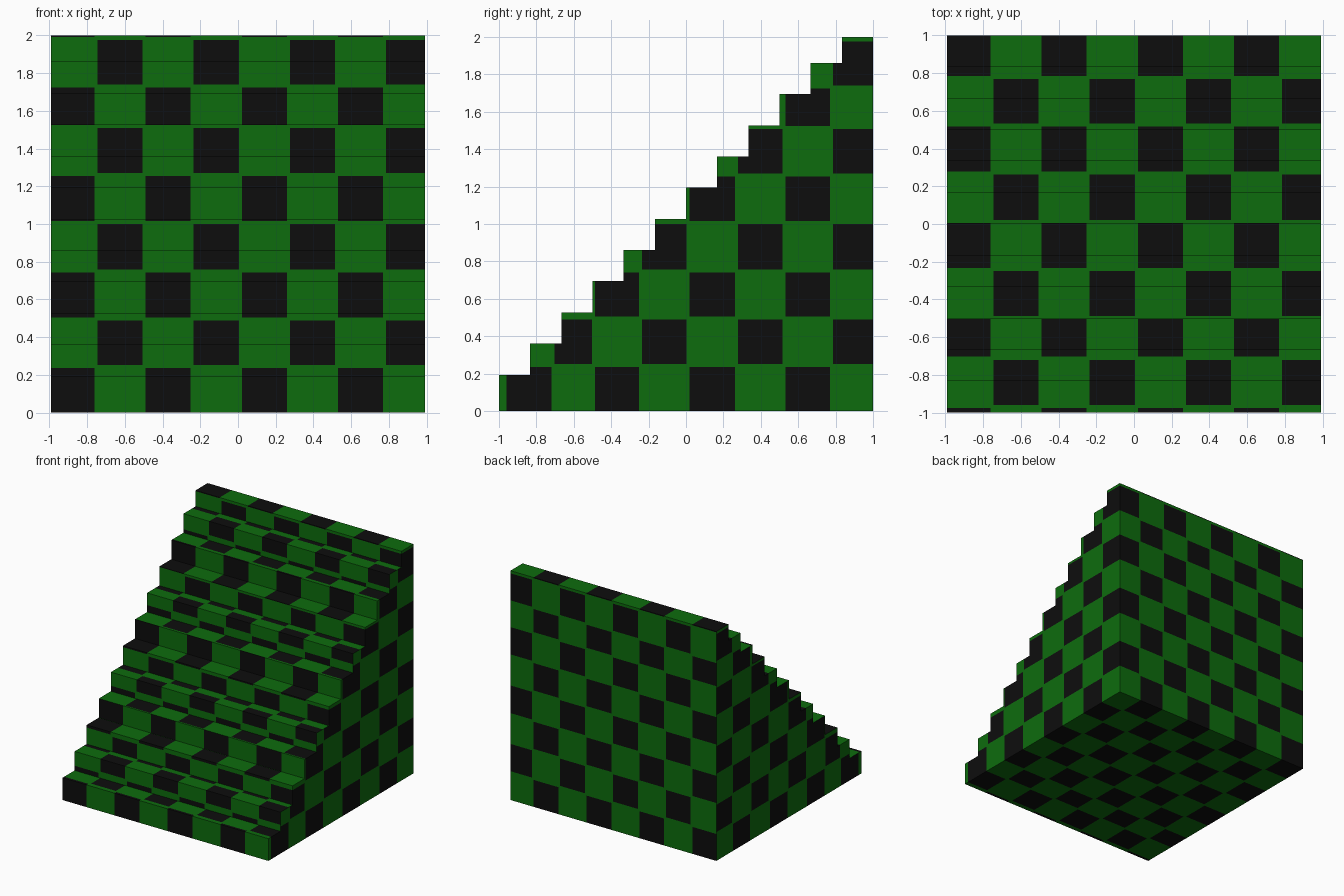
import bpy, bmesh
from mathutils import Vector

if "Cube" in bpy.data.objects:
    bpy.data.objects.remove(bpy.data.objects["Cube"])

STEPS = 12
HALF_W = 0.993
GAP = 0.008          # green margin around every black square
# checker boundaries along x, y and z
LINES = [
    [0.0125 + 0.2552 * k for k in range(-3, 4)],
    [-0.968, -0.712, -0.495, -0.242, 0.012, 0.27, 0.525, 0.778],
    [0.243, 0.497, 0.75, 1.007, 1.262, 1.516, 1.733, 1.985],
]


def material(name, rgb):
    m = bpy.data.materials.new(name)
    m.diffuse_color = (*rgb, 1)
    m.use_nodes = True
    m.node_tree.nodes["Principled BSDF"].inputs["Base Color"].default_value = m.diffuse_color
    return m


def is_black(face):
    """Checker rule on the two axes lying in the face plane."""
    n = face.normal
    axis = max(range(3), key=lambda i: abs(n[i]))
    c = face.calc_center_median()
    total = 0
    for i in range(3):
        if i == axis:
            continue
        if any(abs(c[i] - b) < GAP for b in LINES[i]):
            return False
        total += sum(b < c[i] for b in LINES[i])
    return total % 2 == (1 if axis == 0 else 0)


# staircase built as a row of columns, so every face is a clean rectangle
bm = bmesh.new()
tops = [min(2.0, 0.194 + k / 6) for k in range(STEPS)]
profile = [(-1.0, 0.0)]
for k, top in enumerate(tops):
    profile += [(-1 + k / 6, top), (-1 + (k + 1) / 6, top)]
profile.append((1.0, 0.0))
side = bm.faces.new([bm.verts.new((-HALF_W, y, z)) for y, z in profile])
ext = bmesh.ops.extrude_face_region(bm, geom=[side], use_keep_orig=True)
moved = [v for v in ext["geom"] if isinstance(v, bmesh.types.BMVert)]
bmesh.ops.translate(bm, verts=moved, vec=(2 * HALF_W, 0, 0))


def slice_at(axis, pos):
    n, p = Vector((0, 0, 0)), Vector((0, 0, 0))
    n[axis], p[axis] = 1, pos
    bmesh.ops.bisect_plane(bm, geom=bm.verts[:] + bm.edges[:] + bm.faces[:],
                           dist=1e-5, plane_co=p, plane_no=n)


# split the sides into columns, then cut the checker grid into all faces
for k in range(1, STEPS):
    slice_at(1, -1 + k / 6)
for axis in range(3):
    for b in LINES[axis]:
        slice_at(axis, b - GAP)
        slice_at(axis, b + GAP)

bmesh.ops.recalc_face_normals(bm, faces=bm.faces[:])
bm.normal_update()
for f in bm.faces:
    f.material_index = 1 if is_black(f) else 0

mesh = bpy.data.meshes.new("staircase")
bm.to_mesh(mesh)
bm.free()
mesh.materials.append(material("green", (0.004, 0.15, 0.004)))
mesh.materials.append(material("black", (0.004, 0.004, 0.004)))
bpy.context.collection.objects.link(bpy.data.objects.new("staircase", mesh))
